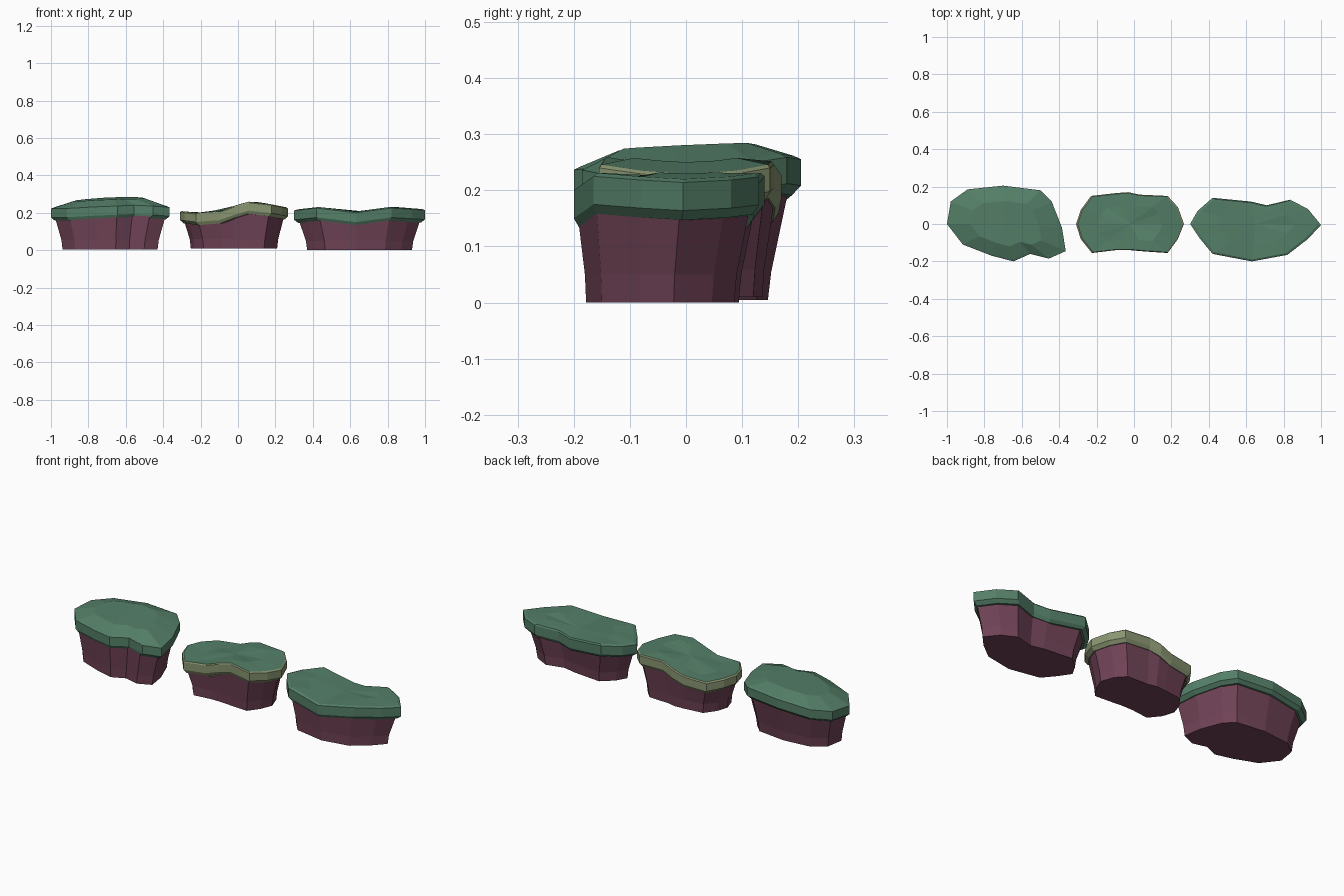
import bpy, bmesh

if "Cube" in bpy.data.objects:
    bpy.data.objects.remove(bpy.data.objects["Cube"])


def material(name, rgb):
    m = bpy.data.materials.new(name)
    m.diffuse_color = (*rgb, 1)
    m.use_nodes = True
    m.node_tree.nodes["Principled BSDF"].inputs["Base Color"].default_value = m.diffuse_color
    return m


GREEN = material("moss green", (0.089, 0.212, 0.138))
PURPLE = material("plum", (0.160, 0.055, 0.092))
TAN = material("pale olive", (0.250, 0.300, 0.165))


def interp(profile, x):
    """Piecewise linear height along x."""
    if x <= profile[0][0]:
        return profile[0][1]
    for (x0, z0), (x1, z1) in zip(profile, profile[1:]):
        if x <= x1:
            return z0 + (z1 - z0) * (x - x0) / (x1 - x0)
    return profile[-1][1]


def loft(name, rings, mats, top=None, top_from=99):
    """Skin a stack of rings; close with a bottom cap and a fan or cap on top."""
    bm = bmesh.new()
    vs = [[bm.verts.new(p) for p in r] for r in rings]
    n = len(rings[0])
    bm.faces.new(vs[0])
    for k in range(len(vs) - 1):
        for i in range(n):
            j = (i + 1) % n
            f = bm.faces.new((vs[k][i], vs[k][j], vs[k + 1][j], vs[k + 1][i]))
            f.material_index = 1 if k >= top_from else 0
    if top:
        c = bm.verts.new(top)
        for i in range(n):
            f = bm.faces.new((vs[-1][i], vs[-1][(i + 1) % n], c))
            f.material_index = len(mats) - 1
    else:
        bm.faces.new(vs[-1])
    bmesh.ops.recalc_face_normals(bm, faces=bm.faces)
    me = bpy.data.meshes.new(name)
    bm.to_mesh(me)
    bm.free()
    for m in mats:
        me.materials.append(m)
    ob = bpy.data.objects.new(name, me)
    bpy.context.collection.objects.link(ob)


def ledge(name, outline, profile, slope, thick, dome, cx, base_cy, z0, band, rim):
    def height(x, y):
        return interp(profile, x) + slope * y

    def ring(s, cy, zf):
        out = []
        for x, y in outline:
            px, py = cx + (x - cx) * s, cy + (y - cy) * s
            out.append((px, py, zf(x, y, px, py)))
        return out

    # tapered rock body
    loft(name + "_body", [
        ring(0.80, base_cy, lambda x, y, px, py: z0),
        ring(0.82, base_cy, lambda x, y, px, py: z0 + 0.05),
        ring(0.93, base_cy, lambda x, y, px, py: height(x, y) - thick)], [PURPLE])
    # overhanging cap with chamfered underside, side band and faceted top
    loft(name + "_cap", [
        ring(0.935, base_cy / 2, lambda x, y, px, py: height(x, y) - thick - 0.017),
        ring(1.0, 0, lambda x, y, px, py: height(x, y) - thick),
        ring(1.0, 0, lambda x, y, px, py: height(x, y)),
        ring(rim, 0, lambda x, y, px, py: height(x, y) + 0.006),
        ring(0.6, 0, lambda x, y, px, py: height(px, py) + dome)],
        [band, GREEN], (cx, 0, height(cx, 0) + dome), 3)


# left ledge
ledge("left_ledge",
      [(-1, 0), (-.98, .12), (-.89, .185), (-.70, .205), (-.50, .18), (-.44, .12),
       (-.385, -.02), (-.365, -.145), (-.455, -.185), (-.555, -.16), (-.645, -.2),
       (-.76, -.17), (-.915, -.11)],
      [(-1, .222), (-.7, .245), (-.5, .25), (-.37, .236)],
      0.05, 0.047, 0.031, -.69, -.09, 0.005, GREEN, 0.94)

# middle ledge with pale rim
ledge("middle_ledge",
      [(-.31, 0), (-.285, .075), (-.23, .15), (-.1, .165), (-.03, .17), (.03, .157),
       (.18, .15), (.235, .09), (.267, 0), (.235, -.08), (.18, -.155), (.06, -.147),
       (-.02, -.14), (-.1, -.14), (-.225, -.155), (-.285, -.08)],
      [(-.31, .203), (-.2, .19), (-.12, .195), (.0, .238), (.07, .256), (.18, .24), (.267, .223)],
      0.0, 0.042, 0.006, -.022, 0, 0.01, TAN, 0.97)

# right ledge
ledge("right_ledge",
      [(.3, 0), (.34, .07), (.42, .14), (.625, .12), (.71, .10), (.835, .13), (.93, .08),
       (1, -.005), (.93, -.08), (.82, -.165), (.63, -.2), (.42, -.16), (.35, -.075)],
      [(.3, .212), (.42, .225), (.63, .2), (.82, .225), (1, .214)],
      0.0, 0.05, 0.007, .65, -.09, 0, GREEN, 0.95)
